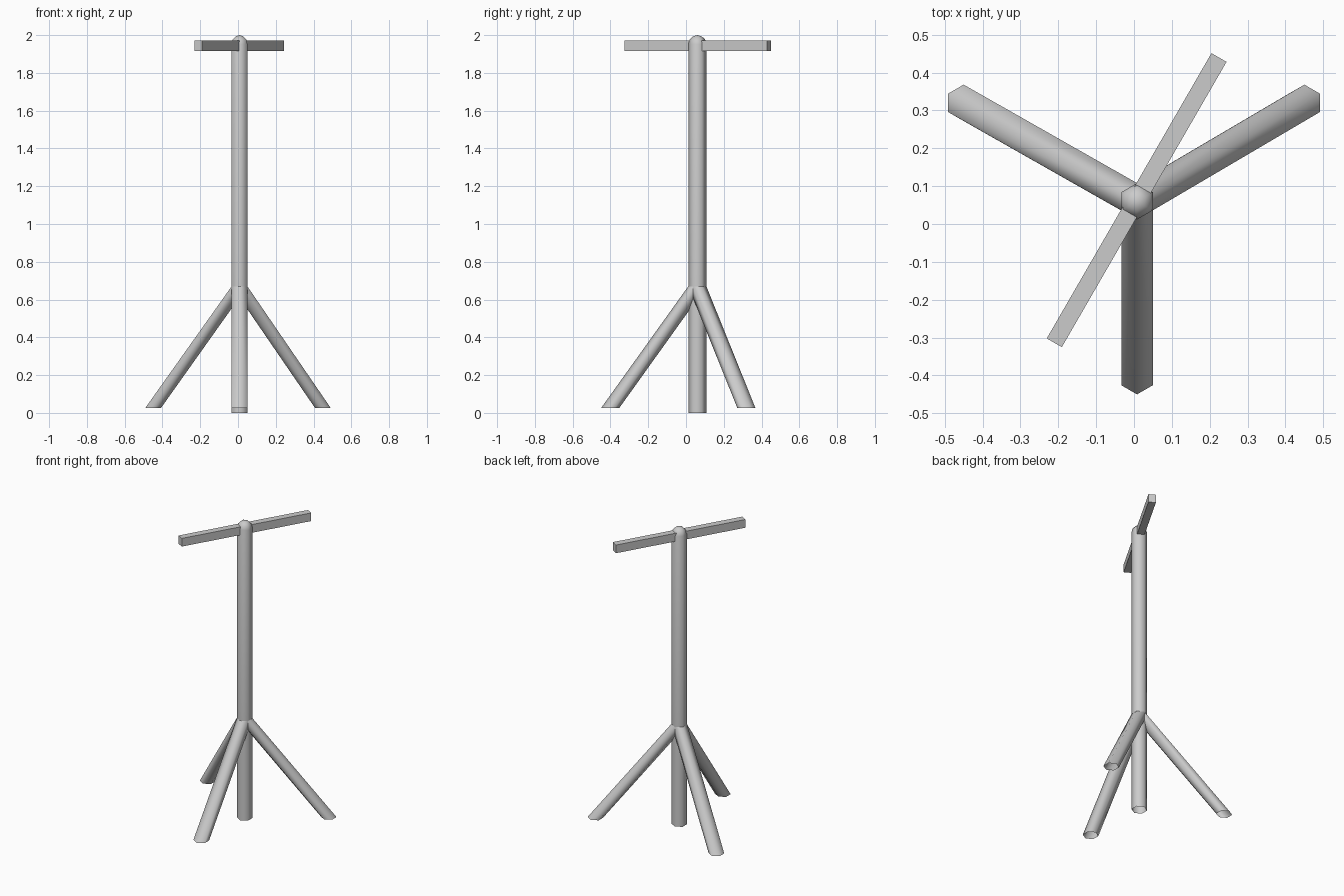
import bpy, bmesh, math
from mathutils import Vector

if "Cube" in bpy.data.objects:
    bpy.data.objects.remove(bpy.data.objects["Cube"])

R = 0.048                      # circumradius of every hexagonal tube
PX, PY = 0.008, 0.06           # post axis


def finish(name, bm, smooth):
    bmesh.ops.recalc_face_normals(bm, faces=bm.faces)
    me = bpy.data.meshes.new(name)
    bm.to_mesh(me)
    bm.free()
    for p in me.polygons:
        p.use_smooth = smooth
    ob = bpy.data.objects.new(name, me)
    bpy.context.collection.objects.link(ob)
    return ob


def hex_loft(name, rings, apex=None):
    """Open-ended six-sided tube through horizontal rings (x, y, z, radius)."""
    bm = bmesh.new()
    loops = []
    for x, y, z, r in rings:
        loops.append([bm.verts.new((x + r * math.sin(math.radians(60 * i)),
                                    y + r * math.cos(math.radians(60 * i)), z))
                      for i in range(6)])
    for a, b in zip(loops, loops[1:]):
        for i in range(6):
            j = (i + 1) % 6
            bm.faces.new((a[i], a[j], b[j], b[i]))
    if apex:
        tip = bm.verts.new(apex)
        for i in range(6):
            bm.faces.new((loops[-1][i], loops[-1][(i + 1) % 6], tip))
    return finish(name, bm, True)


# Upright post with a rounded tip
profile = [(0, R), (0.67, R), (1.952, R), (1.977, 0.041), (1.993, 0.024)]
hex_loft("post", [(PX, PY, z, r) for z, r in profile], (PX, PY, 2.0))

# Three splayed legs, cut level at the foot
feet = {"front_leg": (PX, -0.402), "left_leg": (-0.45, 0.32), "right_leg": (0.45, 0.32)}
for name, (x, y) in feet.items():
    hex_loft(name, [(x, y, 0.025, R), (PX, PY, 0.67, R)])

# Crossbar through the top of the post
bm = bmesh.new()
bmesh.ops.create_cube(bm, size=1.0)
bmesh.ops.scale(bm, vec=Vector((0.87, 0.046, 0.055)), verts=bm.verts)
bar = finish("crossbar", bm, False)
bar.location = (0.007, 0.063, 1.944)
bar.rotation_euler.z = math.radians(60)
